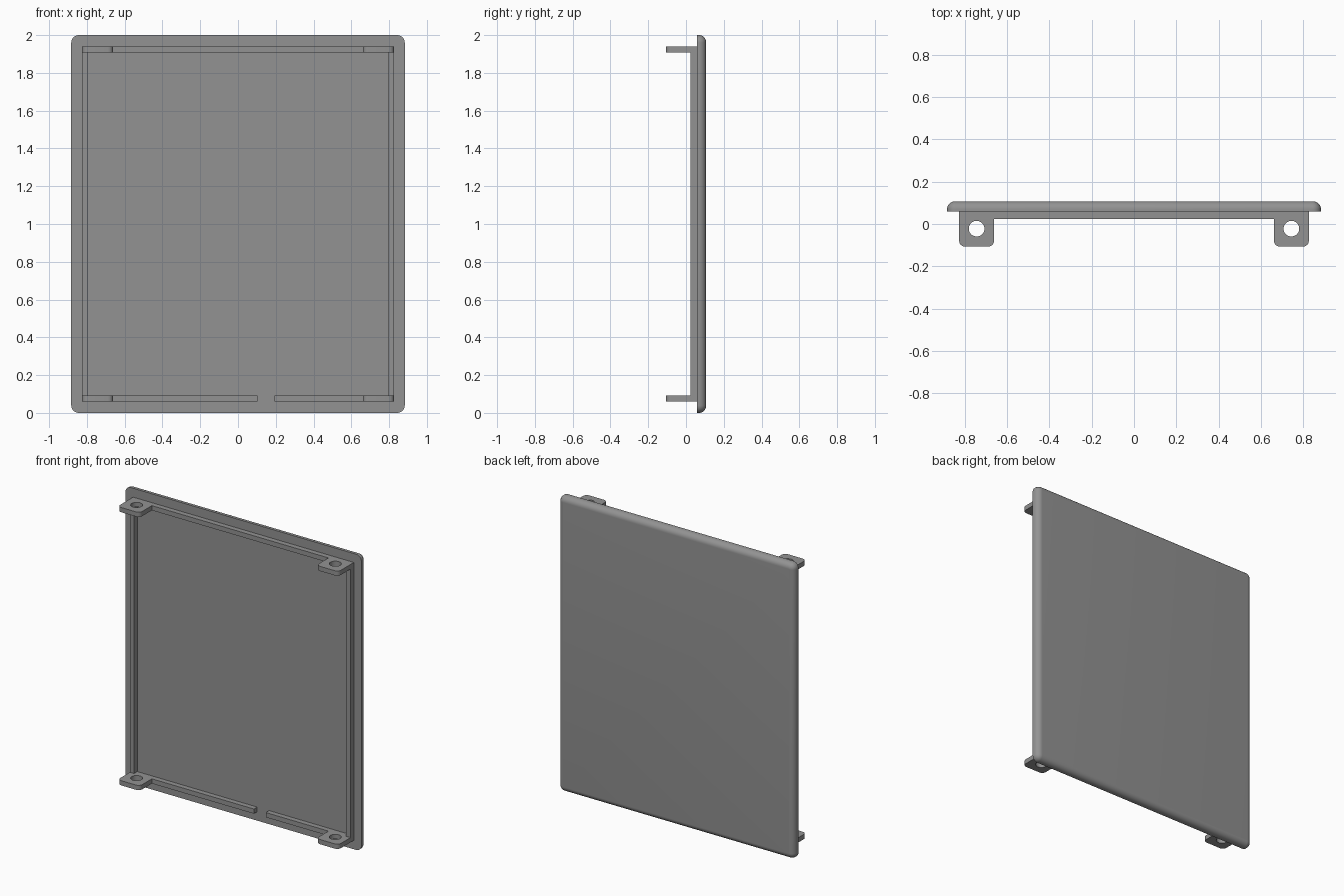
import bpy, bmesh, math

if "Cube" in bpy.data.objects:
    bpy.data.objects.remove(bpy.data.objects["Cube"])

W, H = 0.883, 2.0              # panel half width, height
Y_IN, Y_OUT = 0.058, 0.107     # panel inner and outer face
Y_RAIL, Y_TAB = 0.023, -0.107  # front of the rails and tabs
X_OUT, X_IN, X_TAB = 0.826, 0.794, 0.661
Z0, Z1 = 0.06, 0.092           # bottom rail; the top one mirrors it

grey = bpy.data.materials.new("grey")
grey.diffuse_color = (0.29, 0.29, 0.29, 1)
grey.use_nodes = True
grey.node_tree.nodes["Principled BSDF"].inputs["Base Color"].default_value = grey.diffuse_color


def finish(bm, name, angle=None):
    bmesh.ops.recalc_face_normals(bm, faces=bm.faces)
    me = bpy.data.meshes.new(name)
    bm.to_mesh(me)
    bm.free()
    me.materials.append(grey)
    ob = bpy.data.objects.new(name, me)
    bpy.context.collection.objects.link(ob)
    if angle:
        bpy.ops.object.select_all(action='DESELECT')
        ob.select_set(True)
        bpy.context.view_layer.objects.active = ob
        bpy.ops.object.shade_smooth_by_angle(angle=math.radians(angle))
    return ob


def box(name, x0, x1, y0, y1, z0, z1):
    bm = bmesh.new()
    bmesh.ops.create_cube(bm, size=1)
    for v in bm.verts:
        v.co = ((x0 + x1) / 2 + v.co.x * (x1 - x0),
                (y0 + y1) / 2 + v.co.y * (y1 - y0),
                (z0 + z1) / 2 + v.co.z * (z1 - z0))
    return finish(bm, name)


def arc(cx, cy, r, start, end, n):
    return [(cx + r * math.cos(math.radians(start + (end - start) * i / n)),
             cy + r * math.sin(math.radians(start + (end - start) * i / n)))
            for i in range(n + 1)]


# Panel: rounded rectangle lofted through a quarter-round outer edge
def panel():
    bm = bmesh.new()
    fillet, corner, n = 0.038, 0.04, 8
    steps = [(0, Y_IN)] + [(fillet * (1 - math.cos(a)), Y_OUT - fillet * (1 - math.sin(a)))
                           for a in (math.pi / 2 * i / n for i in range(n + 1))]
    rings = []
    for inset, y in steps:
        r = corner - inset
        ring = []
        for sx, sz, a in ((1, 1, 0), (-1, 1, 90), (-1, -1, 180), (1, -1, 270)):
            ring += arc(sx * (W - corner), H / 2 + sz * (H / 2 - corner), r, a, a + 90, n)
        rings.append([bm.verts.new((x, y, z)) for x, z in ring])
    for a, b in zip(rings, rings[1:]):
        for i in range(len(a)):
            j = (i + 1) % len(a)
            bm.faces.new((a[i], a[j], b[j], b[i]))
    bm.faces.new(rings[0])
    bm.faces.new(rings[-1])
    finish(bm, "panel", 35)


# Mounting tab: plate with two rounded front corners and a screw hole
def tab(name, side, z0, z1):
    bm = bmesh.new()
    r = 0.028
    outline = ([(X_TAB, Y_IN)] + arc(X_TAB + r, Y_TAB + r, r, 180, 270, 6)
               + arc(X_OUT - r, Y_TAB + r, r, 270, 360, 6) + [(X_OUT, Y_IN)])
    hole = arc((X_TAB + X_OUT) / 2, -0.022, 0.037, 0, 360, 32)[:-1]
    edges = []
    for loop in (outline, hole):
        vs = [bm.verts.new((side * x, y, z0)) for x, y in loop]
        edges += [bm.edges.new((vs[i - 1], vs[i])) for i in range(len(vs))]
    bmesh.ops.triangle_fill(bm, edges=edges, use_beauty=True)
    ext = bmesh.ops.extrude_face_region(bm, geom=bm.faces[:])
    bmesh.ops.translate(bm, vec=(0, 0, z1 - z0),
                        verts=[g for g in ext["geom"] if isinstance(g, bmesh.types.BMVert)])
    finish(bm, name, 35)


panel()
for side, label in ((-1, "left"), (1, "right")):
    tab("bottom_tab_" + label, side, Z0, Z1)
    tab("top_tab_" + label, side, H - Z1, H - Z0)
    x0, x1 = sorted((side * X_IN, side * X_OUT))
    box("side_rail_" + label, x0, x1, Y_RAIL, Y_IN, Z1, H - Z1)

# Top rail, and bottom rail split by a cable gap
box("top_rail", -X_TAB, X_TAB, Y_RAIL, Y_IN, H - Z1, H - Z0)
box("bottom_rail_left", -X_TAB, 0.103, Y_RAIL, Y_IN, Z0, Z1)
box("bottom_rail_right", 0.192, X_TAB, Y_RAIL, Y_IN, Z0, Z1)
